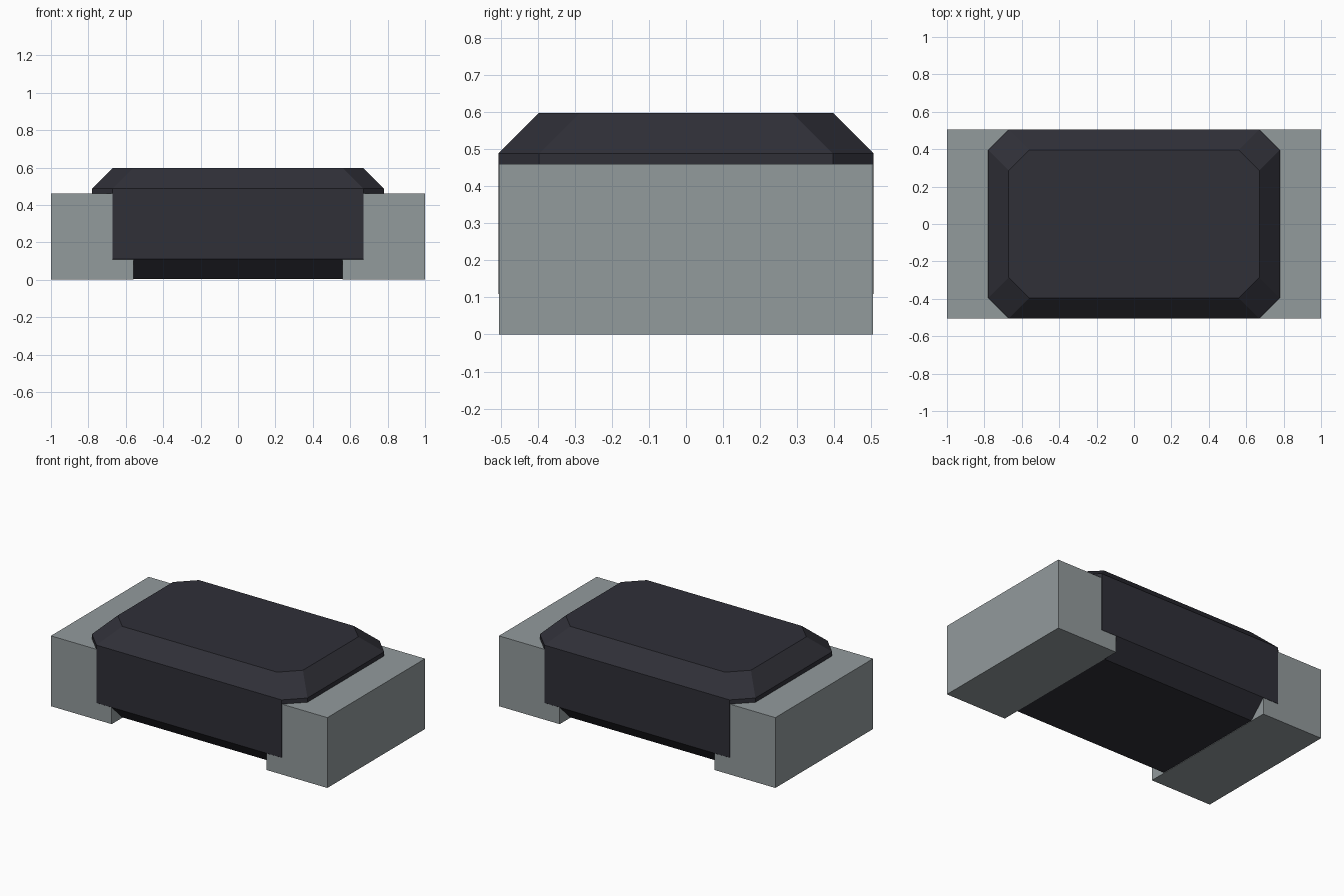
import bpy
import bmesh

if "Cube" in bpy.data.objects:
    bpy.data.objects.remove(bpy.data.objects["Cube"], do_unlink=True)

HALF_X, HALF_Y, HEIGHT, CUT = 0.78, 0.505, 0.598, 0.11


def make_material(name, rgb):
    mat = bpy.data.materials.new(name)
    mat.use_nodes = True
    colour = (*rgb, 1.0)
    mat.diffuse_color = colour
    mat.node_tree.nodes["Principled BSDF"].inputs["Base Color"].default_value = colour
    return mat


def add_object(name, bm, mat):
    bmesh.ops.recalc_face_normals(bm, faces=bm.faces)
    mesh = bpy.data.meshes.new(name)
    bm.to_mesh(mesh)
    bm.free()
    mesh.materials.append(mat)
    obj = bpy.data.objects.new(name, mesh)
    bpy.context.collection.objects.link(obj)
    return obj


def octagon(bm, inset, z):
    """Ring of a rectangle with clipped corners."""
    x, y = HALF_X - inset, HALF_Y + 0.001 - inset
    quarter = [(x, y - CUT), (x - CUT, y)]
    half = quarter + [(-px, py) for px, py in reversed(quarter)]
    ring = half + [(-px, -py) for px, py in half]
    return [bm.verts.new((px, py, z)) for px, py in ring]


dark = make_material("charcoal plastic", (0.029, 0.029, 0.039))
metal = make_material("grey metal", (0.29, 0.325, 0.335))

# Moulded body: clipped corners, bevelled top and bottom
bm = bmesh.new()
levels = [(CUT, 0.003), (0, CUT), (0, HEIGHT - CUT), (CUT, HEIGHT)]
rings = [octagon(bm, inset, z) for inset, z in levels]
for low, high in zip(rings, rings[1:]):
    for i in range(len(low)):
        j = (i + 1) % len(low)
        bm.faces.new((low[i], low[j], high[j], high[i]))
bm.faces.new(rings[0])
bm.faces.new(rings[-1])
add_object("body", bm, dark)

# Solid metal terminals at both ends
for name, side in (("left_terminal", 1), ("right_terminal", -1)):
    bm = bmesh.new()
    bmesh.ops.create_cube(bm, size=1)
    bmesh.ops.scale(bm, vec=(0.44, 2 * HALF_Y, 0.46), verts=bm.verts)
    bmesh.ops.translate(bm, vec=(side * 0.78, 0, 0.23), verts=bm.verts)
    add_object(name, bm, metal)
